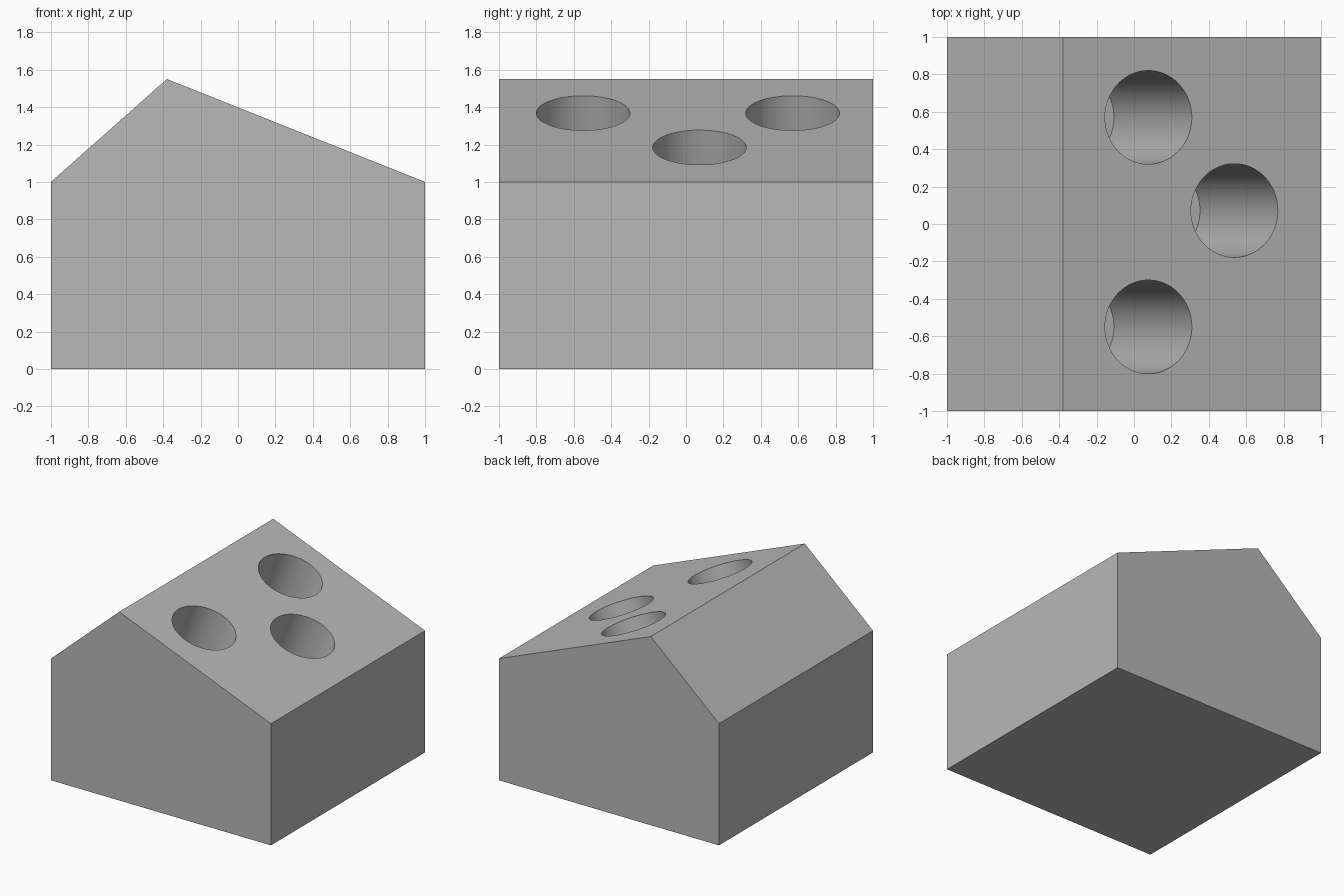
import bpy, bmesh, math
from mathutils import Vector

cube = bpy.data.objects.get("Cube")
if cube:
    bpy.data.objects.remove(cube, do_unlink=True)

RIDGE = Vector((-0.38, 0, 1.55))
EAVE = Vector((1, 0, 1))
HOLE_RADIUS, HOLE_DEPTH, RIM_CLEARANCE = 0.25, 1.125, 0.2

grey = bpy.data.materials.new("plain grey")
grey.use_nodes = True
colour = (0.48, 0.48, 0.48, 1)
grey.diffuse_color = colour
grey.node_tree.nodes["Principled BSDF"].inputs["Base Color"].default_value = colour


def make_object(name, bm):
    bmesh.ops.recalc_face_normals(bm, faces=bm.faces)
    mesh = bpy.data.meshes.new(name)
    bm.to_mesh(mesh)
    bm.free()
    mesh.materials.append(grey)
    obj = bpy.data.objects.new(name, mesh)
    bpy.context.collection.objects.link(obj)
    return obj


# Block: gabled profile extruded from front to back
bm = bmesh.new()
profile = [(-1, 0), (1, 0), (EAVE.x, EAVE.z), (RIDGE.x, RIDGE.z), (-1, 1)]
face = bm.faces.new([bm.verts.new((x, -1, z)) for x, z in profile])
extruded = bmesh.ops.extrude_face_region(bm, geom=[face])["geom"]
bmesh.ops.translate(bm, vec=(0, 2, 0),
                    verts=[v for v in extruded if isinstance(v, bmesh.types.BMVert)])
block = make_object("slanted_block", bm)

# Blind round holes, square to the long slope
slope = EAVE - RIDGE
normal = Vector((-slope.z, 0, slope.x)).normalized()
tilt = math.atan2(normal.x, normal.z)
cutters = []
for x, y in [(0.077, 0.57), (0.077, -0.55), (0.537, 0.072)]:
    rim = RIDGE + slope * ((x - RIDGE.x) / slope.x) + Vector((0, y, 0))
    bm = bmesh.new()
    bmesh.ops.create_cone(bm, cap_ends=True, segments=96, radius1=HOLE_RADIUS,
                          radius2=HOLE_RADIUS, depth=HOLE_DEPTH + RIM_CLEARANCE)
    cutter = make_object("hole_cutter", bm)
    cutter.rotation_euler.y = tilt
    cutter.location = rim + normal * (RIM_CLEARANCE - HOLE_DEPTH) / 2
    cutter.hide_render = True
    cutters.append(cutter)
    hole = block.modifiers.new("hole", "BOOLEAN")
    hole.operation, hole.solver, hole.object = "DIFFERENCE", "EXACT", cutter

# Cut the holes, drop the cutters and smooth the hole walls
bpy.ops.object.select_all(action="DESELECT")
block.select_set(True)
bpy.context.view_layer.objects.active = block
bpy.context.view_layer.update()
for modifier in list(block.modifiers):
    bpy.ops.object.modifier_apply(modifier=modifier.name)
for cutter in cutters:
    bpy.data.objects.remove(cutter, do_unlink=True)
bpy.ops.object.shade_smooth_by_angle(angle=math.radians(20))
